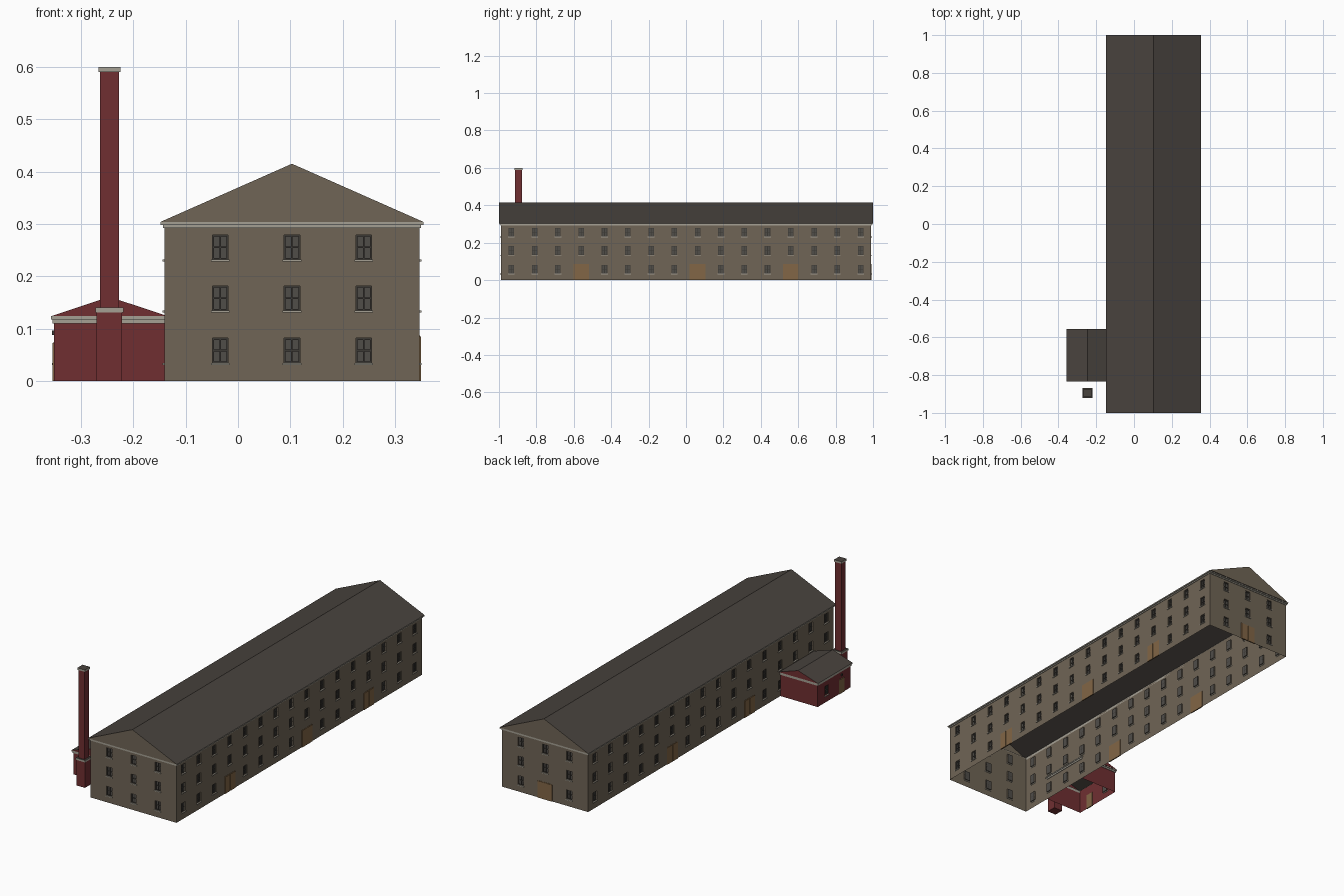
import bpy
import bmesh
from math import radians
from mathutils import Matrix, Vector

cube = bpy.data.objects.get("Cube")
if cube:
    bpy.data.objects.remove(cube, do_unlink=True)

# Materials
COLOURS = {
    "stone_wall": (0.162, 0.130, 0.093),
    "slate_roof": (0.066, 0.056, 0.048),
    "red_brick": (0.162, 0.028, 0.031),
    "pale_trim": (0.376, 0.352, 0.296),
    "timber_door": (0.223, 0.133, 0.061),
    "window_frame": (0.046, 0.041, 0.035),
    "window_glass": (0.080, 0.074, 0.066),
}
MATS = []
for mat_name, rgb in COLOURS.items():
    m = bpy.data.materials.new(mat_name)
    m.use_nodes = True
    m.diffuse_color = (*rgb, 1)
    m.node_tree.nodes["Principled BSDF"].inputs["Base Color"].default_value = (*rgb, 1)
    MATS.append(m)
STONE, SLATE, BRICK, TRIM, DOOR, FRAME, GLASS = range(len(MATS))


def finish(name, bm):
    mesh = bpy.data.meshes.new(name)
    bm.to_mesh(mesh)
    bm.free()
    for mat in MATS:
        mesh.materials.append(mat)
    obj = bpy.data.objects.new(name, mesh)
    bpy.context.collection.objects.link(obj)


def face(bm, M, pts, mat):
    f = bm.faces.new([bm.verts.new(M @ Vector(p)) for p in pts])
    f.material_index = mat


def panel(bm, M, u0, u1, z0, z1, y, mat):
    face(bm, M, [(u0, y, z0), (u1, y, z0), (u1, y, z1), (u0, y, z1)], mat)


def box(bm, M, lo, hi, mat, top=None):
    lo, hi = Vector(lo), Vector(hi)
    shape = Matrix.Translation((lo + hi) / 2) @ Matrix.Diagonal((*(hi - lo), 1))
    verts = bmesh.ops.create_cube(bm, size=1, matrix=M @ shape)["verts"]
    for f in {f for v in verts for f in v.link_faces}:
        f.normal_update()
        f.material_index = top if top is not None and f.normal.z > 0.5 else mat


I = Matrix.Identity(4)
WIN_W, DEPTH = 0.03, 0.007
ROWS = [(0.035, 0.082), (0.135, 0.182), (0.232, 0.279)]


def window(walls, fit, M, u0, u1, z0, z1, mat):
    # Recessed reveal
    d = DEPTH
    face(walls, M, [(u0, 0, z0), (u0, d, z0), (u0, d, z1), (u0, 0, z1)], mat)
    face(walls, M, [(u1, d, z0), (u1, 0, z0), (u1, 0, z1), (u1, d, z1)], mat)
    face(walls, M, [(u0, 0, z0), (u1, 0, z0), (u1, d, z0), (u0, d, z0)], mat)
    face(walls, M, [(u0, d, z1), (u1, d, z1), (u1, 0, z1), (u0, 0, z1)], mat)
    # Glass, glazing bars and sill
    panel(fit, M, u0, u1, z0, z1, d, GLASS)
    t, front = 0.003, d - 0.003
    for u in (u0, (u0 + u1 - t) / 2, u1 - t):
        box(fit, M, (u, front, z0), (u + t, d, z1), FRAME)
    for z in (z0, (z0 + z1 - t) / 2, z1 - t):
        box(fit, M, (u0, front, z), (u1, d, z + t), FRAME)
    box(fit, M, (u0 - 0.003, -0.004, z0 - 0.004), (u1 + 0.003, 0.002, z0), TRIM)


def door(fit, M, u, width, height, leaves):
    # Leaves set in a slim frame
    h = width / 2
    box(fit, M, (u - h, -0.001, 0), (u + h, 0.003, height), DOOR)
    leaf = width / leaves
    for i in range(leaves):
        a = u - h + i * leaf
        box(fit, M, (a + 0.0015, -0.003, 0), (a + leaf - 0.0015, 0, height - 0.002), DOOR)


def facade(walls, fit, M, length, height, mat, cols=(), rows=ROWS, doors=()):
    # Wall cut into a grid; odd cells are window openings
    us, zs = [-length / 2], [0]
    for c in cols:
        us += [c - WIN_W / 2, c + WIN_W / 2]
    for r in rows:
        zs += r
    us.append(length / 2)
    zs.append(height)
    for i in range(len(us) - 1):
        for j in range(len(zs) - 1):
            cell = (us[i], us[i + 1], zs[j], zs[j + 1])
            blocked = j == 1 and i // 2 in doors
            if i % 2 and j % 2 and not blocked:
                window(walls, fit, M, *cell, mat)
            else:
                panel(walls, M, *cell, 0, mat)
    for k in doors:
        door(fit, M, cols[k], 0.085, 0.087, 2)


def side(x, y, angle):
    return Matrix.Translation((x, y, 0)) @ Matrix.Rotation(radians(angle), 4, "Z")


def cornice(name, x0, x1, y0, y1, steps):
    # Stepped rings around the wall head: (bottom, top, overhang)
    bm = bmesh.new()
    for z0, z1, o in steps:
        for xa, xb in ((x0 - o, x0), (x1, x1 + o)):
            box(bm, I, (xa, y0 - o, z0), (xb, y1 + o, z1), TRIM)
        for ya, yb in ((y0 - o, y0), (y1, y1 + o)):
            box(bm, I, (x0, ya, z0), (x1, yb, z1), TRIM)
    finish(name, bm)


def gable_roof(name, x0, x1, y0, y1, eave, ridge, gable_mat):
    bm = bmesh.new()
    c = (x0 + x1) / 2
    face(bm, I, [(x0, y1, eave), (x0, y0, eave), (c, y0, ridge), (c, y1, ridge)], SLATE)
    face(bm, I, [(x1, y0, eave), (x1, y1, eave), (c, y1, ridge), (c, y0, ridge)], SLATE)
    face(bm, I, [(x0, y0, eave), (x1, y0, eave), (c, y0, ridge)], gable_mat)
    face(bm, I, [(x1, y1, eave), (x0, y1, eave), (c, y1, ridge)], gable_mat)
    finish(name, bm)


# Main mill building
X0, X1, Y, WALL_H = -0.14, 0.346, 0.99, 0.302
cx = (X0 + X1) / 2
end_cols = [-0.137, 0, 0.137]
side_cols = [(i - 7.5) * 0.1245 for i in range(16)]
walls, fit = bmesh.new(), bmesh.new()
facade(walls, fit, side(cx, -Y, 0), X1 - X0, WALL_H, STONE, end_cols)
facade(walls, fit, side(cx, Y, 180), X1 - X0, WALL_H, STONE, end_cols, doors=(1,))
facade(walls, fit, side(X1, 0, 90), 2 * Y, WALL_H, STONE, side_cols, doors=(3, 8, 12))
facade(walls, fit, side(X0, 0, -90), 2 * Y, WALL_H, STONE, side_cols, doors=(5, 10))
finish("mill_walls", walls)
finish("mill_windows_and_doors", fit)
cornice("mill_cornice", X0, X1, -Y, Y, [(0.292, 0.298, 0.003), (0.298, 0.304, 0.008)])
gable_roof("mill_roof", X0 - 0.008, X1 + 0.008, -1, 1, 0.304, 0.415, STONE)

# Brick boiler house against the right side
AX, AY0, AY1, A_H = -0.351, -0.828, -0.562, 0.123
acx, acy = (AX + X0) / 2, (AY0 + AY1) / 2
walls, fit = bmesh.new(), bmesh.new()
facade(walls, fit, side(acx, AY0, 0), X0 - AX, A_H, BRICK, rows=())
facade(walls, fit, side(acx, AY1, 180), X0 - AX, A_H, BRICK, rows=())
outer = side(AX, acy, -90)
facade(walls, fit, outer, AY1 - AY0, A_H, BRICK, [-0.06], ROWS[:1])
door(fit, outer, 0.06, 0.042, 0.075, 1)
box(fit, outer, (0.056, -0.004, 0.088), (0.064, 0, 0.097), FRAME)
finish("boiler_house_walls", walls)
finish("boiler_house_window_and_door", fit)
cornice("boiler_house_cornice", AX, X0, AY0, AY1,
        [(0.110, 0.118, 0.003), (0.118, 0.124, 0.006)])
gable_roof("boiler_house_roof", AX - 0.006, X0 + 0.006, AY0 - 0.007, AY1 + 0.007,
           0.124, 0.161, BRICK)

# Chimney: plinth and stack, each with a capped band
for name, half, z0, z1, mat, top in [
    ("chimney_plinth", 0.0245, 0, 0.131, BRICK, None),
    ("chimney_plinth_cap", 0.0265, 0.131, 0.141, TRIM, SLATE),
    ("chimney_stack", 0.018, 0.141, 0.590, BRICK, None),
    ("chimney_stack_cap", 0.021, 0.590, 0.600, TRIM, SLATE),
]:
    bm = bmesh.new()
    at = Matrix.Translation((-0.2455, -0.895, 0))
    box(bm, at, (-half, -half, z0), (half, half, z1), mat, top)
    finish(name, bm)
